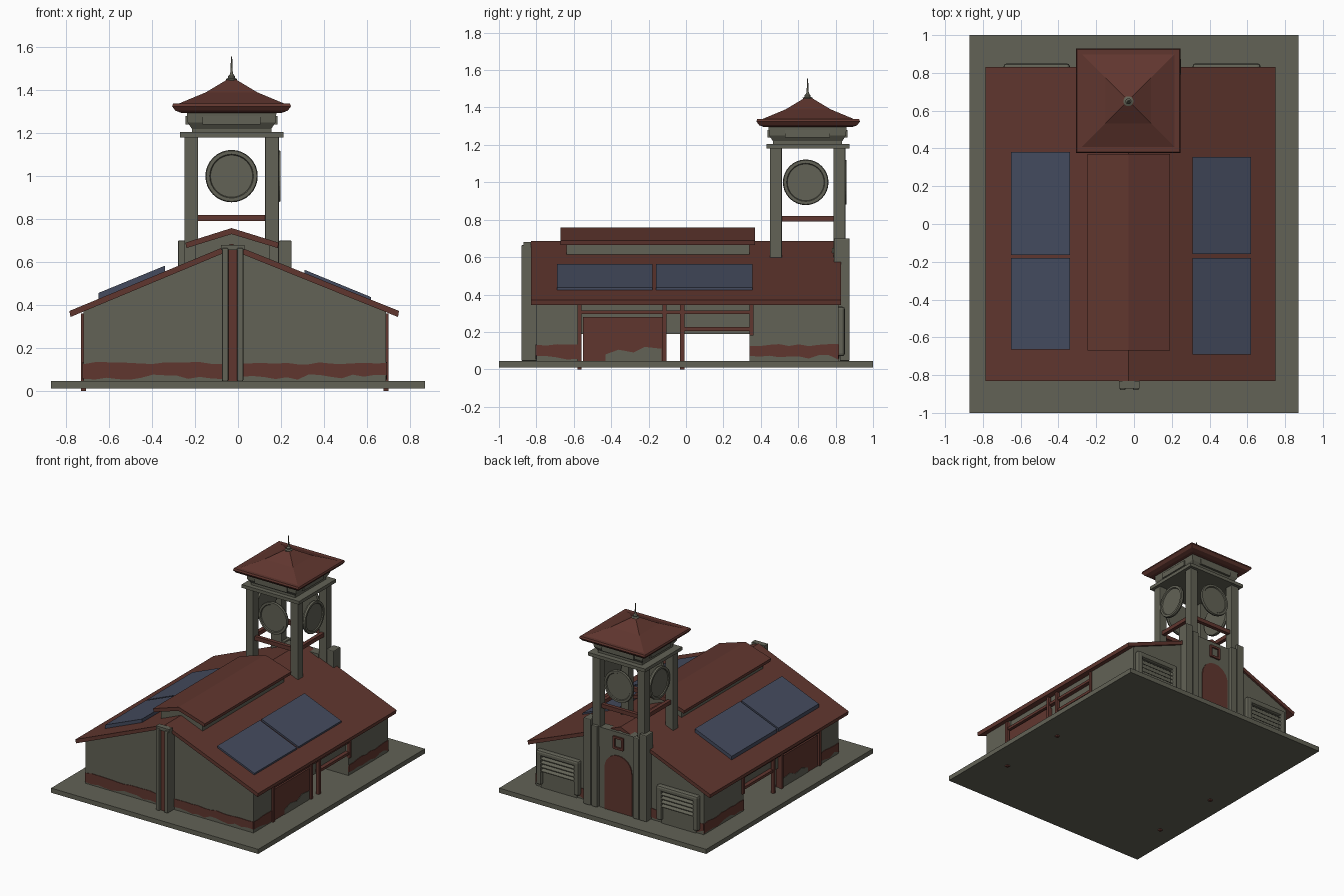
import bpy, bmesh, math, random
from mathutils import Vector

if "Cube" in bpy.data.objects:
    bpy.data.objects.remove(bpy.data.objects["Cube"])

random.seed(4)
CX, TY = -0.03, 0.65      # ridge line x, tower centre y


def mat(name, c):
    m = bpy.data.materials.new(name)
    m.diffuse_color = (*c, 1)
    m.use_nodes = True
    m.node_tree.nodes["Principled BSDF"].inputs["Base Color"].default_value = m.diffuse_color
    return m


STONE = mat("grey_green_stone", (0.122, 0.122, 0.092))
RED = mat("brick_red", (0.118, 0.037, 0.028))
BLUE = mat("slate_blue", (0.058, 0.070, 0.112))


def finish(name, bm, m, bevel=0):
    bmesh.ops.recalc_face_normals(bm, faces=bm.faces)
    me = bpy.data.meshes.new(name)
    bm.to_mesh(me)
    bm.free()
    me.materials.append(m)
    o = bpy.data.objects.new(name, me)
    bpy.context.collection.objects.link(o)
    if bevel:
        b = o.modifiers.new("bevel", 'BEVEL')
        b.width, b.segments = bevel, 2
    return o


def box(name, x, y, z, m, bevel=0):
    bm = bmesh.new()
    bmesh.ops.create_cube(bm, size=1)
    for v in bm.verts:
        v.co = [(a + b) / 2 + c * (b - a) for c, (a, b) in zip(v.co, (x, y, z))]
    return finish(name, bm, m, bevel)


def prism(name, pts, axis, lo, hi, m, bevel=0):
    """Extrude a 2D profile along x or y; the profile is (other axis, z)."""
    bm = bmesh.new()
    place = (lambda p, t: (t, p[0], p[1])) if axis == 'x' else (lambda p, t: (p[0], t, p[1]))
    a = [bm.verts.new(place(p, lo)) for p in pts]
    b = [bm.verts.new(place(p, hi)) for p in pts]
    bm.faces.new(a)
    bm.faces.new(b)
    n = len(pts)
    for i in range(n):
        bm.faces.new((a[i], a[(i + 1) % n], b[(i + 1) % n], b[i]))
    return finish(name, bm, m, bevel)


def loft(name, rings, cx, cy, m, n=4):
    """Stack n-sided rings of (radius, z); four sides use half-widths."""
    bm = bmesh.new()
    prev = None
    for r, z in rings:
        k = r * math.sqrt(2) if n == 4 else r
        ring = [bm.verts.new((cx + k * math.cos(math.tau * (i + .5) / n),
                              cy + k * math.sin(math.tau * (i + .5) / n), z)) for i in range(n)]
        if prev:
            for i in range(n):
                bm.faces.new((prev[i], prev[(i + 1) % n], ring[(i + 1) % n], ring[i]))
        else:
            bm.faces.new(ring)
        prev = ring
    bm.faces.new(prev)
    return finish(name, bm, m)


def paint_band(name, axis, lo, hi, at):
    """Thin plate of worn paint with ragged top and bottom edges."""
    n = max(4, int((hi - lo) / 0.05))
    t = [lo + (hi - lo) * i / n for i in range(n + 1)]
    pts = [(a, random.uniform(.05, .078)) for a in t]
    pts += [(a, random.uniform(.123, .135)) for a in reversed(t)]
    prism(name, pts, axis, at - .004, at + .004, RED)


# base slab
box("base_slab", (-.87, .87), (-1, 1), (.01, .045), STONE)

# gabled hall: solid front and rear blocks with an open passage between
gable = [(-.72, .04), (.69, .04), (.69, .38), (CX, .665), (-.72, .38)]
prism("front_hall", gable, 'y', -.80, -.56, STONE)
prism("rear_hall", gable, 'y', .34, .815, STONE)
paint_band("front_paint_left", 'y', -.72, -.07, -.80)
paint_band("front_paint_right", 'y', .02, .69, -.80)
paint_band("rear_paint", 'y', -.72, .69, .815)

# both long sides: paint, panel, posts, lintel and beams
for side, x, s in (("left", -.72, -1), ("right", .69, 1)):
    paint_band(side + "_front_paint", 'x', -.80, -.58, x)
    paint_band(side + "_rear_paint", 'x', .34, .815, x)

    def span(a, b):
        return tuple(sorted((x + s * a, x + s * b)))
    box(side + "_lintel", span(-.05, -.025), (-.56, .34), (.19, .40), STONE)
    box(side + "_panel", span(-.04, .0), (-.55, -.11), (.045, .28), RED)
    ragged = [(-.43, .045), (-.43, .08), (-.36, .105), (-.28, .09), (-.22, .12),
              (-.13, .11), (-.13, .045)]
    prism(side + "_worn_patch", ragged, 'x', *span(-.002, .003), STONE)
    box(side + "_top_beam", span(-.03, .005), (-.57, .35), (.295, .315), RED)
    box(side + "_low_beam", span(-.03, .005), (-.02, .35), (.205, .225), RED)
    for i, y in enumerate((-.57, -.115, -.02, .35)):
        box(f"{side}_post_{i}", span(-.012, .012), (y - .011, y + .011),
            (0 if i in (0, 2) else .18 if i == 3 else .045, .36), RED)

# main roof
T = .028
roof = [(-.785, .372), (CX, .685), (.75, .372), (.745, .372 - T), (CX, .685 - T), (-.78, .372 - T)]
prism("main_roof", roof, 'y', -.83, .83, RED)

# raised ridge vent
prism("ridge_vent_wall", [(-.20, .56), (.15, .56), (.15, .68), (CX, .73), (-.20, .68)],
      'y', -.64, .34, STONE)
prism("ridge_vent_roof", [(-.245, .69), (CX, .758), (.19, .69), (.185, .665), (CX, .73), (-.24, .665)],
      'y', -.67, .37, RED)

# solar panels
for side, x0, x1, lift, ys in (("left", -.65, -.34, .025, ((-.665, -.18), (-.165, .38))),
                               ("right", .62, .31, .018, ((-.69, -.18), (-.16, .355)))):
    def rz(x):
        return .685 - .41 * abs(x - CX) + lift
    for i, (a, b) in enumerate(ys):
        p = [(x0, rz(x0)), (x1, rz(x1)), (x1, rz(x1) - .035), (x0, rz(x0) - .035)]
        prism(f"solar_panel_{side}_{i}", p, 'y', a, b, BLUE)

# front buttress with red channel
box("front_buttress_back", (-.06, .01), (-.86, -.79), (.045, .66), RED)
for i, (a, b) in enumerate(((-.075, -.045), (-.005, .025))):
    box(f"front_buttress_rib_{i}", (a, b), (-.88, -.79), (.045, .665), STONE, .006)
box("front_buttress_cap", (-.08, .03), (-.87, -.83), (.655, .68), STONE)

# tower facade on the back wall: pilasters, arched door, small window
box("tower_facade", (-.19, .13), (.78, .85), (.045, .65), STONE)
for i, s in enumerate((-1, 1)):
    for j, (a, b) in enumerate(((.15, .20), (.205, .265))):
        xs = sorted((CX + .015 + s * a, CX + .015 + s * b))
        box(f"tower_pilaster_{i}_{j}", xs, (.79, .875), (.045, .70 if j else .66), STONE, .006)


def arch(w, z0, spring):
    return [(CX - w, z0), (CX + w, z0)] + [
        (CX + w * math.cos(math.pi * k / 12), spring + w * math.sin(math.pi * k / 12)) for k in range(13)]


prism("arched_door", arch(.115, .045, .36), 'y', .84, .857, RED)
for i, (x, z, w, h) in enumerate(((0, .61, .04, .008), (0, .53, .04, .008),
                                  (-.036, .57, .008, .045), (.036, .57, .008, .045))):
    box(f"small_window_frame_{i}", (CX + x - w, CX + x + w), (.84, .862), (z - h, z + h), RED)

# louvred vents either side of the tower
for n, (a, b) in enumerate(((-.69, -.34), (.31, .67))):
    box(f"vent_panel_{n}", (a + .03, b - .03), (.80, .825), (.045, .31), STONE)
    for i, (xs, zs) in enumerate((((a, a + .045), (.07, .32)), ((b - .045, b), (.07, .32)),
                                  ((a, b), (.29, .335)))):
        box(f"vent_frame_{n}_{i}", xs, (.79, .85), zs, STONE, .015)
    for i in range(4):
        z = .175 + i * .03
        prism(f"vent_louvre_{n}_{i}", [(.82, z + .018), (.845, z), (.845, z + .006), (.82, z + .024)],
              'x', a + .04, b - .04, STONE)

# clock tower: corner posts, rails and clock faces
for sx in (-1, 1):
    for sy in (-1, 1):
        x, y = CX + sx * .188, TY + sy * .17
        box(f"tower_post_{sx}_{sy}", (x - .032, x + .032), (y - .032, y + .032), (.50, 1.19), STONE, .004)
for i, s in enumerate((-1, 1)):
    box(f"tower_rail_x_{i}", (CX - .17, CX + .17), (TY + s * .17 - .014, TY + s * .17 + .014), (.79, .82), RED)
    box(f"tower_rail_y_{i}", (CX + s * .188 - .014, CX + s * .188 + .014), (TY - .15, TY + .15), (.79, .82), RED)


def clock(name, pos, d):
    d = Vector(d)
    bm = bmesh.new()
    prev = None
    for r, h in ((.118, -.012), (.122, 0), (.118, .012), (.102, .012), (.098, .005)):
        ring = []
        for i in range(32):
            a = math.tau * i / 32
            side = Vector((-d.y, d.x, 0))
            ring.append(bm.verts.new(Vector(pos) + d * h + side * r * math.cos(a) + Vector((0, 0, r * math.sin(a)))))
        if prev:
            for i in range(32):
                bm.faces.new((prev[i], prev[(i + 1) % 32], ring[(i + 1) % 32], ring[i]))
        else:
            bm.faces.new(ring)
        prev = ring
    bm.faces.new(prev)
    finish(name, bm, STONE)


clock("clock_front", (CX, TY - .18, 1.0), (0, -1, 0))
clock("clock_back", (CX, TY + .195, 1.0), (0, 1, 0))
clock("clock_left", (CX - .19, TY - .01, 1.0), (-1, 0, 0))
clock("clock_right", (CX + .215, TY - .01, 1.0), (1, 0, 0))

# tower top: cornice, flared frieze with plates, hipped roof, finial
box("tower_cornice", (-.27, .212), (.43, .875), (1.18, 1.205), STONE)
o = loft("tower_frieze", [(.185, 1.2), (.185, 1.22), (.205, 1.25), (.21, 1.31)], CX, TY, STONE)
for s in (-1, 1):
    box(f"frieze_plate_y_{s}", (CX - .135, CX + .135), sorted((TY + s * .19, TY + s * .214)), (1.24, 1.28), STONE)
    box(f"frieze_plate_x_{s}", sorted((CX + s * .19, CX + s * .214)), (TY - .12, TY + .12), (1.24, 1.28), STONE)
loft("tower_roof", [(.235, 1.295), (.262, 1.305), (.277, 1.325), (.272, 1.338), (.245, 1.338),
                    (.12, 1.39), (.02, 1.45)], CX, TY + .003, RED)
loft("finial", [(.025, 1.44), (.027, 1.452), (.016, 1.457), (.016, 1.466), (.008, 1.475), (.005, 1.49),
                (.003, 1.556)], CX, TY, STONE, 12)
